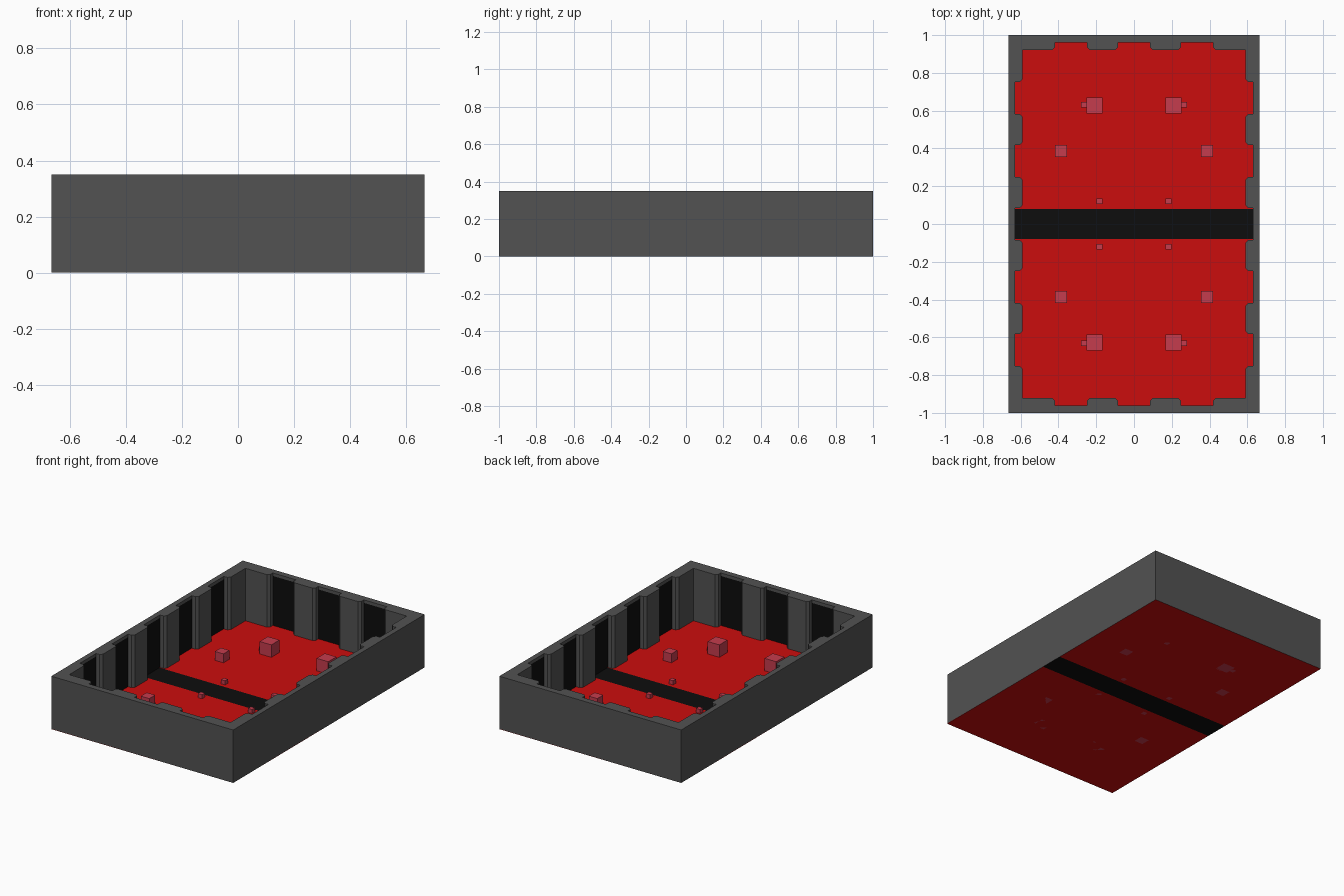
import bpy, bmesh

if "Cube" in bpy.data.objects:
    bpy.data.objects.remove(bpy.data.objects["Cube"])

W, L, H = 0.665, 1.0, 0.35      # half width, half length, height
RX, RY = 0.63, 0.96             # recess planes
PX, PY = 0.59, 0.92             # pillar planes
BEV = 0.015                     # pillar corner chamfer
BAND = 0.33                     # top of the black recess panels


def material(name, rgb):
    m = bpy.data.materials.new(name)
    m.diffuse_color = (*rgb, 1)
    m.use_nodes = True
    m.node_tree.nodes["Principled BSDF"].inputs["Base Color"].default_value = m.diffuse_color
    return m


grey = material("dark_grey", (0.085, 0.085, 0.085))
black = material("black", (0.004, 0.004, 0.004))
red = material("red", (0.60, 0.004, 0.004))
pink = material("rose", (0.56, 0.045, 0.075))


def finish(bm, name, mats):
    me = bpy.data.meshes.new(name)
    bm.to_mesh(me)
    bm.free()
    for m in mats:
        me.materials.append(m)
    ob = bpy.data.objects.new(name, me)
    bpy.context.collection.objects.link(ob)
    return ob


def box(name, lo, hi, mat):
    bm = bmesh.new()
    bmesh.ops.create_cube(bm, size=1)
    for v in bm.verts:
        v.co = [lo[i] if v.co[i] < 0 else hi[i] for i in range(3)]
    return finish(bm, name, [mat])


def notches(centres, deep, shallow):
    """Edge profile (along, out) with chamfered recesses at each centre."""
    pts, half = [], 0.085
    for c in centres:
        pts += [(c - half - BEV, shallow), (c - half, shallow + BEV), (c - half, deep),
                (c + half, deep), (c + half, shallow + BEV), (c + half + BEV, shallow)]
    return pts


# Inner outline, anticlockwise from the front right corner
side = notches([-0.667, -0.333, 0, 0.333, 0.667], RX, PX)
end = notches([-0.333, 0, 0.333], RY, PY)
inner = [(PX, -PY)] + [(o, a) for a, o in side] + [(PX, PY)] + [(-a, o) for a, o in end]
inner += [(-x, -y) for x, y in inner]
outer = [(W, -L), (W, L), (-W, L), (-W, -L)]

# Wall frame with pillars and black recess panels
bm = bmesh.new()


def ring(pts, z):
    return [bm.verts.new((x, y, z)) for x, y in pts]


def bridge(a, b, flip):
    n = len(a)
    for i in range(n):
        j = (i + 1) % n
        q = [a[i], a[j], b[j], b[i]]
        f = bm.faces.new(q[::-1] if flip else q)
        if flip and b is mid and (
                all(abs(abs(v.co.x) - RX) < 1e-4 for v in q) or
                all(abs(abs(v.co.y) - RY) < 1e-4 for v in q)):
            f.material_index = 1


ob_, ot = ring(outer, 0), ring(outer, H)
ib, mid, it = ring(inner, 0), ring(inner, BAND), ring(inner, H)
bridge(ob_, ot, False)
bridge(ib, mid, True)
bridge(mid, it, True)
edges = [bm.edges.get((r[i], r[(i + 1) % len(r)])) for r in (ot, it) for i in range(len(r))]
bmesh.ops.triangle_fill(bm, use_beauty=True, edges=edges, normal=(0, 0, 1))
finish(bm, "wall_frame", [grey, black])

# Thin floor: two red halves and a black centre strip
T = 0.003
box("floor_front", (-W, -L, 0), (W, -0.08, T), red)
box("floor_back", (-W, 0.08, 0), (W, L, T), red)
box("centre_strip", (-W, -0.08, 0), (W, 0.08, T), black)


# Small blocks standing on the floor, mirrored into four quarters
def block(name, x, y, s):
    for sx in (-1, 1):
        for sy in (-1, 1):
            h = s / 2
            box(name, (sx * x - h, sy * y - h, 0), (sx * x + h, sy * y + h, s), pink)


block("large_block", 0.208, 0.627, 0.085)
block("side_nub", 0.265, 0.632, 0.03)
block("medium_block", 0.387, 0.387, 0.062)
block("small_block", 0.183, 0.12, 0.03)
